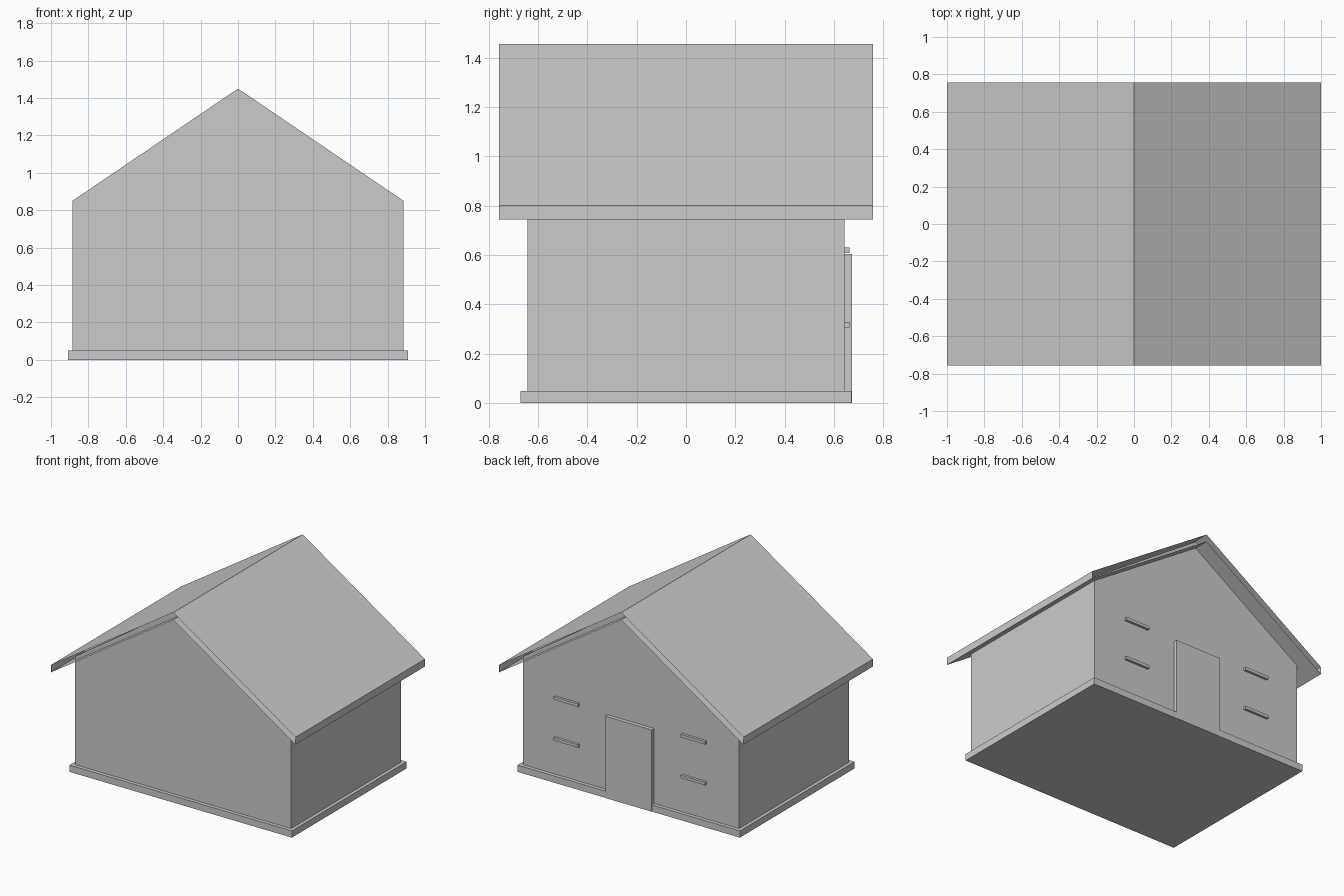
import bpy

default = bpy.data.objects.get("Cube")
if default:
    bpy.data.objects.remove(default, do_unlink=True)

grey = bpy.data.materials.new("light_grey")
grey.use_nodes = True
COLOUR = (0.6, 0.6, 0.6, 1)
grey.diffuse_color = COLOUR
grey.node_tree.nodes["Principled BSDF"].inputs["Base Color"].default_value = COLOUR


def add_mesh(name, verts, faces):
    mesh = bpy.data.meshes.new(name)
    mesh.from_pydata(verts, [], faces)
    mesh.materials.append(grey)
    obj = bpy.data.objects.new(name, mesh)
    bpy.context.collection.objects.link(obj)
    return obj


def extrude_profile(name, profile, y0, y1, capped=True):
    """Sweep an x-z outline, listed clockwise from the front, along y."""
    n = len(profile)
    verts = [(x, y, z) for y in (y0, y1) for x, z in profile]
    faces = [(i, n + i, n + (i + 1) % n, (i + 1) % n) for i in range(n)]
    if capped:
        faces += [tuple(reversed(range(n))), tuple(range(n, 2 * n))]
    return add_mesh(name, verts, faces)


def box(name, x0, x1, y0, y1, z0, z1):
    return extrude_profile(name, [(x0, z0), (x0, z1), (x1, z1), (x1, z0)], y0, y1)


WALL_Y = 0.643
EAVE, RIDGE, THICK = 0.80, 1.455, 0.055

# Floor slab and gabled walls
box("floor_slab", -0.91, 0.91, -0.67, 0.67, 0, 0.05)
extrude_profile("walls", [(-0.885, 0.05), (-0.885, 0.85), (0, 1.45),
                          (0.885, 0.85), (0.885, 0.05)], -WALL_Y, WALL_Y)

# Hollow roof shell, open at both gable ends
extrude_profile("roof", [(-1, EAVE - THICK), (-1, EAVE), (0, RIDGE), (1, EAVE),
                         (1, EAVE - THICK), (0, RIDGE - THICK)],
                -0.757, 0.757, capped=False)

# Back door, reaching the ground
box("back_door", -0.19, 0.19, WALL_Y - 0.01, 0.672, 0, 0.605)

# Window lintels and sills on the back wall
for side, x in (("left", 0.52), ("right", -0.52)):
    for part, z in (("sill", 0.317), ("lintel", 0.619)):
        box(f"{side}_window_{part}", x - 0.1, x + 0.1,
            WALL_Y - 0.01, 0.662, z - 0.011, z + 0.011)
